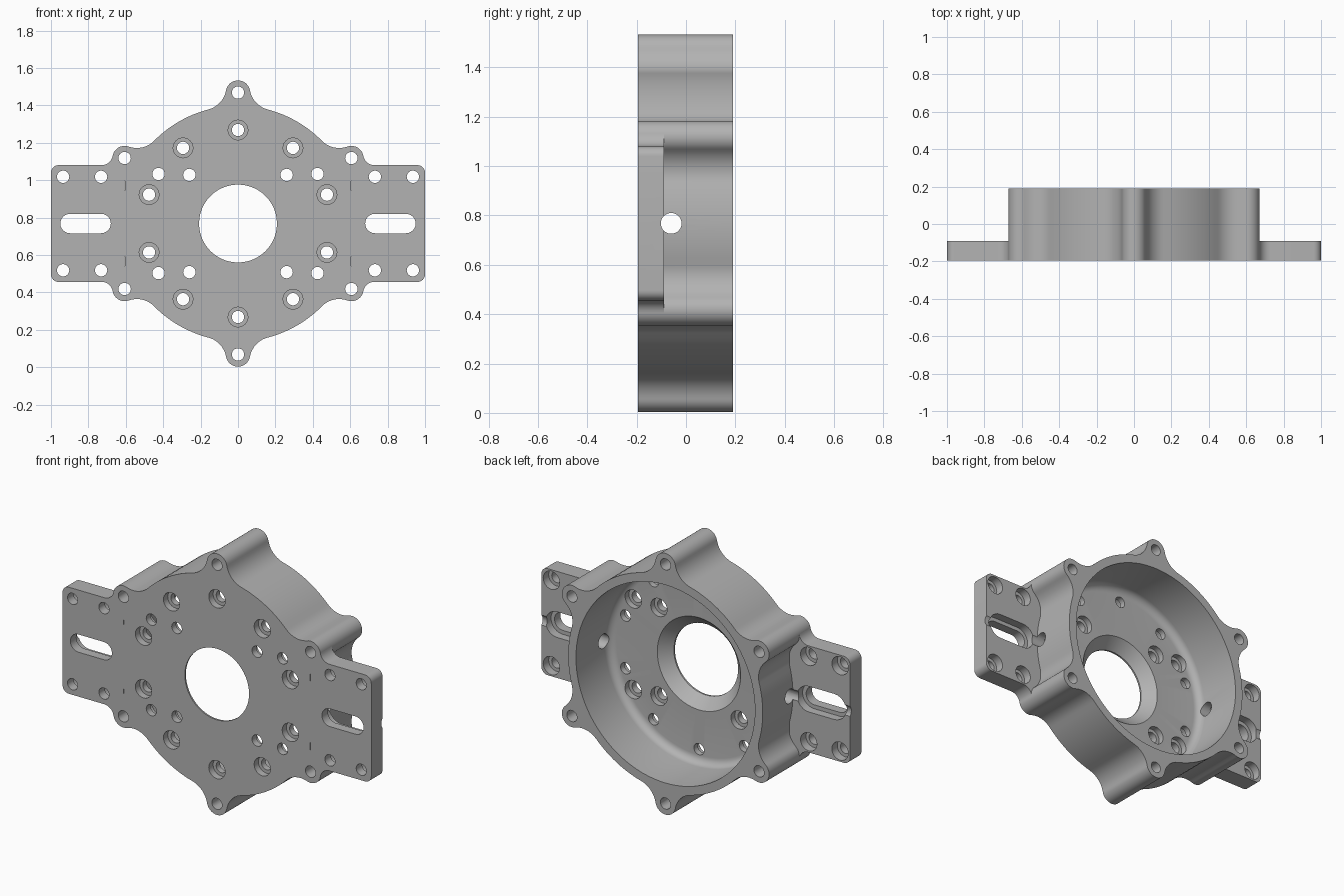
import bpy, bmesh, math
from mathutils import Vector, Matrix

MID = 0.768                       # height of the bore axis
FRONT, BACK, FLANGE_BACK, FLOOR = -0.195, 0.19, -0.09, -0.12
R_BODY, R_CAVITY, R_EAR_POS, R_EAR = 0.63, 0.58, 0.70, 0.065
R_HOLE, R_BORE = 0.033, 0.053

if "Cube" in bpy.data.objects:
    bpy.data.objects.remove(bpy.data.objects["Cube"])

grey = bpy.data.materials.new("machined_grey")
grey.use_nodes = True
grey.diffuse_color = (0.45, 0.45, 0.45, 1)
grey.node_tree.nodes["Principled BSDF"].inputs["Base Color"].default_value = grey.diffuse_color


def arc(cx, cz, r, a0, a1, n):
    return [Vector((cx + r * math.cos(a0 + (a1 - a0) * i / n),
                    cz + r * math.sin(a0 + (a1 - a0) * i / n))) for i in range(n + 1)]


def finish(bm, name):
    bmesh.ops.recalc_face_normals(bm, faces=bm.faces)
    mesh = bpy.data.meshes.new(name)
    bm.to_mesh(mesh)
    bm.free()
    mesh.materials.append(grey)
    ob = bpy.data.objects.new(name, mesh)
    bpy.context.collection.objects.link(ob)
    return ob


def add_prism(bm, outline, y0, y1):
    """Extrude an x-z outline, centred on the bore axis, from y0 to y1."""
    face = bm.faces.new([bm.verts.new((p[0], y0, p[1] + MID)) for p in outline])
    out = bmesh.ops.extrude_face_region(bm, geom=[face])["geom"]
    bmesh.ops.translate(bm, vec=(0, y1 - y0, 0),
                        verts=[v for v in out if isinstance(v, bmesh.types.BMVert)])


def add_lathe(bm, profile, x, z, n):
    """Revolve (radius, y) points round a y axis through x, z; capped ends."""
    rings = [[bm.verts.new((x + r * math.cos(i * math.tau / n), y,
                            MID + z + r * math.sin(i * math.tau / n))) for i in range(n)]
             for r, y in profile]
    for a, b in zip(rings, rings[1:]):
        for i in range(n):
            j = (i + 1) % n
            bm.faces.new((a[i], a[j], b[j], b[i]))
    bm.faces.new(rings[0])
    bm.faces.new(rings[-1])


def combine(target, tool, operation):
    mod = target.modifiers.new(operation.lower(), "BOOLEAN")
    mod.operation, mod.object, mod.solver = operation, tool, "EXACT"
    bpy.context.view_layer.objects.active = target
    bpy.ops.object.modifier_apply(modifier=mod.name)
    bpy.data.objects.remove(tool)


# Round body outline: six screw ears blended into the drum by concave fillets
fil = 0.13
turn = math.acos(((R_BODY + fil) ** 2 + R_EAR_POS ** 2 - (R_EAR + fil) ** 2)
                 / (2 * (R_BODY + fil) * R_EAR_POS))
ear = Vector((R_EAR_POS, 0))
fc = Vector((math.cos(turn), math.sin(turn))) * (R_BODY + fil)
to_fc = math.atan2(fc.y, fc.x - ear.x)
half = arc(ear.x, 0, R_EAR, 0, to_fc, 10)
half += arc(fc.x, fc.y, fil, to_fc - math.pi, turn - math.pi, 10)[1:]
half += arc(0, 0, R_BODY, turn, math.pi / 6, 6)[1:]
lobe = [Vector((p.x, -p.y)) for p in reversed(half[1:])] + half[:-1]
outline = []
for k in range(6):
    c, s = math.cos(math.pi / 6 + k * math.pi / 3), math.sin(math.pi / 6 + k * math.pi / 3)
    outline += [(p.x * c - p.y * s, p.x * s + p.y * c) for p in lobe]
bm = bmesh.new()
add_prism(bm, outline, FRONT, BACK)
housing = finish(bm, "housing")

# Side flanges: rounded plates blended into the side ears
ex, ez = R_EAR_POS * math.cos(math.pi / 6), R_EAR_POS / 2
top, f2, corner = 0.312, 0.06, 0.04
cz = top + f2
cx = ex + math.sqrt((R_EAR + f2) ** 2 - (cz - ez) ** 2)
start = math.atan2(ez - cz, ex - cx) % math.tau
upper = [Vector((ex, ez))] + arc(cx, cz, f2, start, 1.5 * math.pi, 10)
upper += arc(1 - corner, top - corner, corner, math.pi / 2, 0, 8)
plate = upper + [Vector((p.x, -p.y)) for p in reversed(upper)]
for side in (1, -1):
    bm = bmesh.new()
    add_prism(bm, [(side * p.x, p.y) for p in plate], FRONT, FLANGE_BACK)
    combine(housing, finish(bm, "side_flange"), "UNION")

# Rear cavity with filleted floor and tapered central bore
fr = 0.045
profile = [(R_CAVITY, 0.3)]
profile += [tuple(p) for p in arc(R_CAVITY - fr, FLOOR + fr, fr, 0, -math.pi / 2, 6)]
profile += [(0.27, FLOOR), (0.208, -0.185), (0.208, -0.3)]
bm = bmesh.new()
add_lathe(bm, profile, 0, 0, 96)
combine(housing, finish(bm, "cavity_cutter"), "DIFFERENCE")

# Screw holes, plain and counterbored
bm = bmesh.new()
for k in range(6):
    a = math.pi / 6 + k * math.pi / 3
    add_lathe(bm, [(R_HOLE, -0.3), (R_HOLE, 0.3)],
              R_EAR_POS * math.cos(a), R_EAR_POS * math.sin(a), 24)
for k in range(10):
    a = math.pi / 2 + k * math.pi / 5
    add_lathe(bm, [(R_BORE, -0.3), (R_BORE, -0.155), (R_HOLE, -0.155), (R_HOLE, 0)],
              0.5 * math.cos(a), 0.5 * math.sin(a), 24)
for sx in (1, -1):
    for sz in (1, -1):
        for x, z in ((0.26, 0.26), (0.425, 0.265), (0.732, 0.25), (0.935, 0.25)):
            step = -0.155 if x < 0.5 else -0.14
            add_lathe(bm, [(R_HOLE, -0.3), (R_HOLE, step), (R_BORE, step), (R_BORE, 0)],
                      sx * x, sz * z, 24)
combine(housing, finish(bm, "screw_hole_cutter"), "DIFFERENCE")


# Stepped slots in the flanges
def slot(side, r):
    mid, reach = side * 0.815, 0.083
    return (arc(mid + reach, 0, r, -math.pi / 2, math.pi / 2, 12)
            + arc(mid - reach, 0, r, math.pi / 2, 1.5 * math.pi, 12))


for side in (1, -1):
    for r, y0 in ((0.052, -0.3), (0.075, -0.14)):
        bm = bmesh.new()
        add_prism(bm, slot(side, r), y0, 0)
        combine(housing, finish(bm, "slot_cutter"), "DIFFERENCE")

# Cross hole through both side walls
bm = bmesh.new()
bmesh.ops.create_cone(bm, cap_ends=True, segments=32, radius1=0.042, radius2=0.042, depth=2.4,
                      matrix=Matrix.Translation((0, -0.06, MID)) @ Matrix.Rotation(math.pi / 2, 4, "Y"))
combine(housing, finish(bm, "cross_hole_cutter"), "DIFFERENCE")

# Smooth curved walls, crisp edges
bpy.ops.object.select_all(action="DESELECT")
housing.select_set(True)
bpy.context.view_layer.objects.active = housing
bpy.ops.object.shade_smooth_by_angle(angle=math.radians(30))
